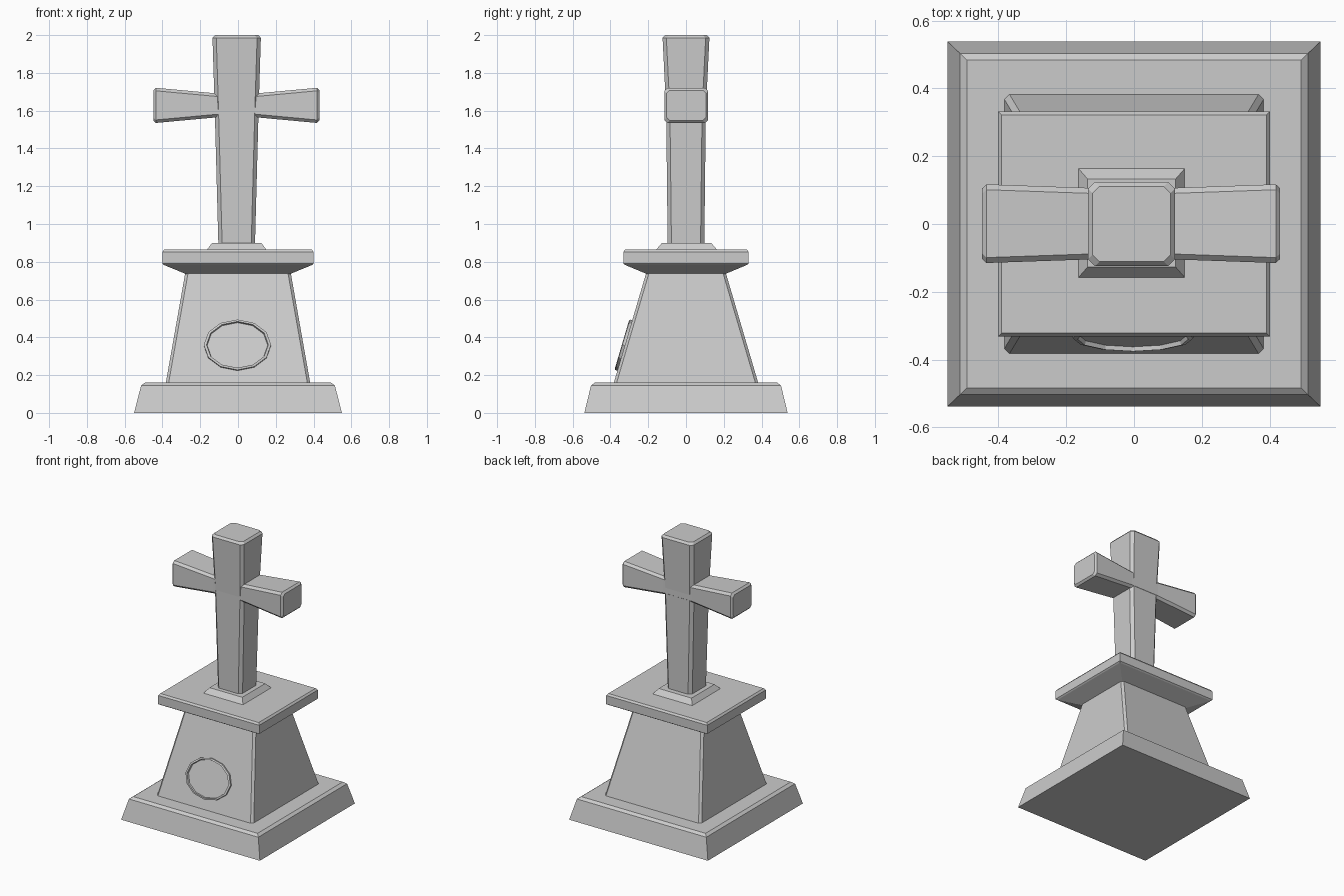
import bpy, bmesh, math
from mathutils import Matrix, Vector

if "Cube" in bpy.data.objects:
    bpy.data.objects.remove(bpy.data.objects["Cube"])


def finish(name, bm):
    bmesh.ops.recalc_face_normals(bm, faces=bm.faces)
    mesh = bpy.data.meshes.new(name)
    bm.to_mesh(mesh)
    bm.free()
    ob = bpy.data.objects.new(name, mesh)
    bpy.context.collection.objects.link(ob)
    return ob


def bridge(bm, loops):
    for a, b in zip(loops, loops[1:]):
        n = len(a)
        for i in range(n):
            j = (i + 1) % n
            bm.faces.new((a[i], a[j], b[j], b[i]))


def loft(name, sections, centre=(0, 0), chamfer=0, along_x=False):
    """Stack rectangles (position, half width, half depth), corners cut by chamfer."""
    bm = bmesh.new()
    loops = []
    for t, w, d in sections:
        c = chamfer
        if c:
            pts = [(w - c, -d), (w, c - d), (w, d - c), (w - c, d),
                   (c - w, d), (-w, d - c), (-w, c - d), (c - w, -d)]
        else:
            pts = [(w, -d), (w, d), (-w, d), (-w, -d)]
        loop = []
        for u, v in pts:
            u, v = u + centre[0], v + centre[1]
            loop.append(bm.verts.new((t, u, v) if along_x else (u, v, t)))
        loops.append(loop)
    bridge(bm, loops)
    bm.faces.new(loops[0])
    bm.faces.new(loops[-1])
    return finish(name, bm)


# Stepped pedestal
loft("plinth", [(0, .55, .538), (.145, .513, .503), (.16, .493, .483)])
loft("pedestal_body", [(.16, .382, .382), (.737, .28, .212)], chamfer=.015)
loft("pedestal_cap", [(.735, .275, .207), (.783, .392, .322), (.79, .401, .332),
                      (.852, .401, .332), (.865, .39, .322)])
loft("cross_foot", [(.863, .158, .162), (.9, .13, .13)], centre=(-.007, .003))

# Flared cross: upright and crossbar
loft("cross_upright", [(.895, .097, .097), (1.6, .116, .105),
                       (1.985, .128, .124), (2.0, .115, .111)],
     centre=(-.007, 0), chamfer=.02)
loft("cross_bar", [(-.448, .104, .08), (-.435, .116, .093), (-.12, .105, .064),
                   (.105, .105, .064), (.418, .116, .093), (.431, .104, .08)],
     centre=(.001, 1.628), chamfer=.016, along_x=True)

# Oval medallion frame lying on the sloping front
bm = bmesh.new()
loops = []
for scale, height in [(1, -.01), (1, .013), (.92, .016), (.9, .003)]:
    loops.append([bm.verts.new((.178 * scale * math.cos(a), .139 * scale * math.sin(a), height))
                  for a in (math.tau * i / 12 for i in range(12))])
bridge(bm, loops)
bm.faces.new(loops[-1])
medallion = finish("medallion", bm)
slope = math.atan2(.17, .577)
medallion.matrix_world = (Matrix.Translation(Vector((-.003, -.324, .357)))
                          @ Matrix.Rotation(math.pi / 2 - slope, 4, 'X'))
